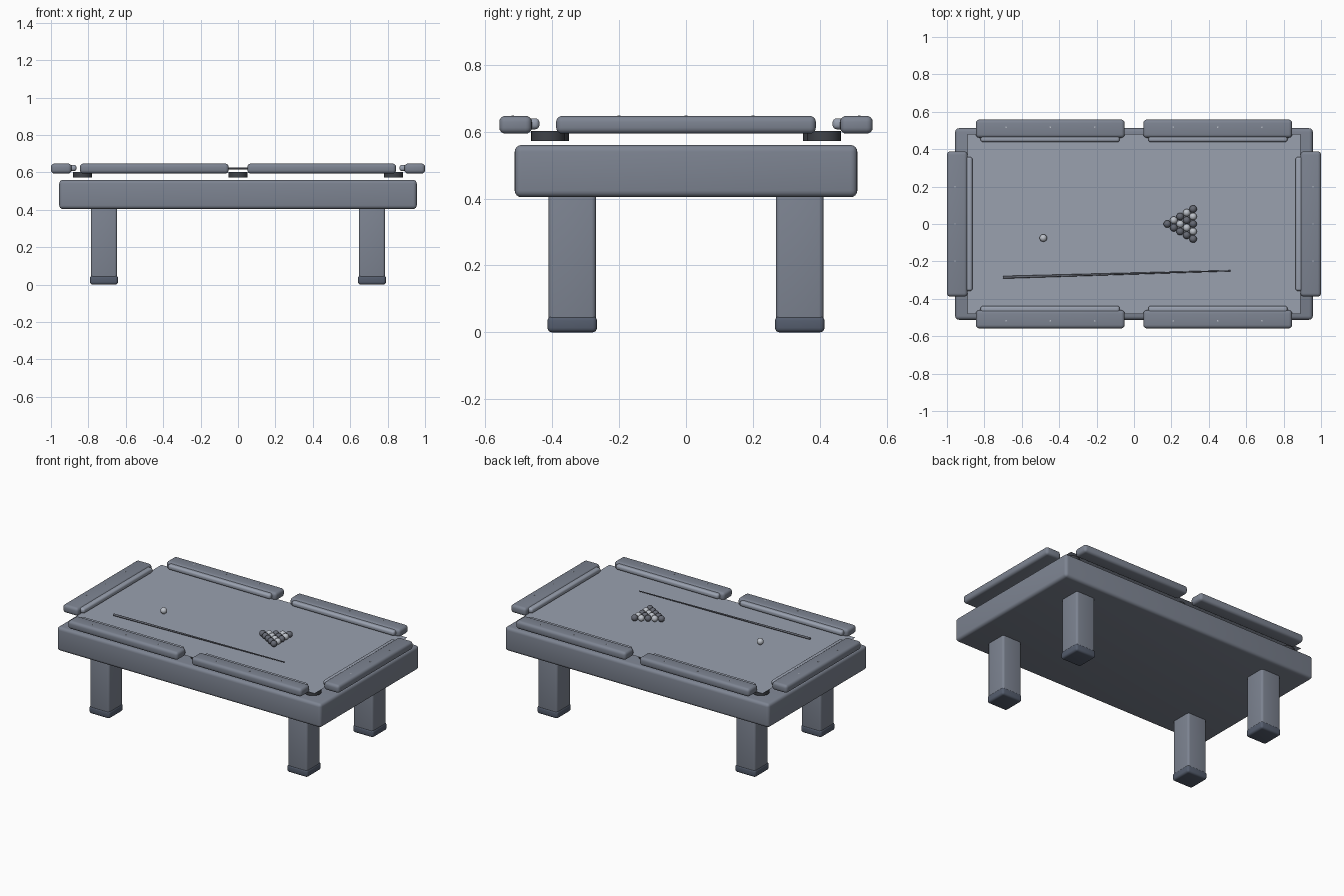
import bpy, math
from mathutils import Vector

if "Cube" in bpy.data.objects:
    bpy.data.objects.remove(bpy.data.objects["Cube"])


def mat(name, rgb):
    m = bpy.data.materials.new(name)
    m.diffuse_color = (*rgb, 1)
    m.use_nodes = True
    m.node_tree.nodes["Principled BSDF"].inputs["Base Color"].default_value = m.diffuse_color
    return m


frame = mat("frame_slate", (0.205, 0.23, 0.285))
cloth_m = mat("cloth_slate", (0.32, 0.355, 0.43))
foot_m = mat("foot_slate", (0.09, 0.11, 0.155))
dark = mat("pocket_dark", (0.05, 0.055, 0.065))
pale = mat("pale", (0.5, 0.53, 0.58))
mid = mat("mid_grey", (0.13, 0.14, 0.17))


def finish(name, m=None, angle=35):
    o = bpy.context.object
    o.name = name
    bpy.ops.object.shade_smooth_by_angle(angle=math.radians(angle))
    if m:
        o.data.materials.append(m)
    return o


def box(name, lo, hi, bevel, m=frame):
    lo, hi = Vector(lo), Vector(hi)
    bpy.ops.mesh.primitive_cube_add(size=1, location=(lo + hi) / 2)
    o = bpy.context.object
    o.scale = hi - lo
    bpy.ops.object.transform_apply(location=False, rotation=False, scale=True)
    b = o.modifiers.new("bevel", 'BEVEL')
    b.width, b.segments = bevel, 4
    bpy.ops.object.modifier_apply(modifier="bevel")
    return finish(name, m)


def mbox(name, x, y, z, sx, sy, bevel, m=frame):
    # box from positive ranges, mirrored by signs
    xs, ys = sorted(v * sx for v in x), sorted(v * sy for v in y)
    return box(name, (xs[0], ys[0], z[0]), (xs[1], ys[1], z[1]), bevel, m)


def cyl(name, loc, r, h, m=None, verts=24):
    bpy.ops.mesh.primitive_cylinder_add(vertices=verts, radius=r, depth=h, location=loc)
    return finish(name, m)


def ball(name, x, y, m):
    bpy.ops.mesh.primitive_uv_sphere_add(segments=24, ring_count=12, radius=0.02,
                                         location=(x, y, 0.625))
    return finish(name, m, 60)


# table body and thin cloth sheet floating above it
box("table_body", (-0.956, -0.512, 0.404), (0.956, 0.512, 0.56), 0.02)
bpy.ops.mesh.primitive_plane_add(size=1, location=(0, 0, 0.604))
bpy.context.object.scale = (1.78, 0.96, 1)
finish("cloth", cloth_m)

RZ, CZ = (0.594, 0.647), (0.607, 0.64)
for sx in (-1, 1):
    for sy in (-1, 1):
        # legs and feet
        mbox("leg", (0.646, 0.787), (0.269, 0.411), (0.03, 0.42), sx, sy, 0.014)
        mbox("foot", (0.642, 0.791), (0.266, 0.414), (0, 0.049), sx, sy, 0.014, foot_m)
        # long rails, cushions and sight dots
        mbox("long_rail", (0.05, 0.845), (0.461, 0.558), RZ, sx, sy, 0.018)
        mbox("long_cushion", (0.077, 0.82), (0.438, 0.475), CZ, sx, sy, 0.013, cloth_m)
        for x in (0.21, 0.447, 0.684):
            cyl("rail_sight", (sx * x, sy * 0.518, 0.647), 0.004, 0.003, pale, 12)
        cyl("corner_pocket", (sx * 0.831, sy * 0.412, 0.587), 0.051, 0.03, dark)
    # end rails
    mbox("end_rail", (0.89, 1.0), (-0.388, 0.388), RZ, sx, 1, 0.018)
    mbox("end_cushion", (0.864, 0.905), (-0.358, 0.358), CZ, sx, 1, 0.013, cloth_m)
    for y in (-0.2, 0, 0.2):
        cyl("rail_sight", (sx * 0.957, y, 0.647), 0.004, 0.003, pale, 12)
    cyl("side_pocket", (0, sx * 0.4, 0.587), 0.051, 0.03, dark)

# racked balls and cue ball
for row in range(5):
    for k in range(row + 1):
        ball("racked_ball", 0.178 + row * 0.0345, (k - row / 2) * 0.04,
             pale if k % 2 else mid)
ball("cue_ball", -0.485, -0.075, pale)

# cue stick, tapering from butt to tip
a, b = Vector((-0.70, -0.285, 0.621)), Vector((0.515, -0.25, 0.621))
bpy.ops.mesh.primitive_cone_add(vertices=16, radius1=0.007, radius2=0.003,
                                depth=(b - a).length, location=(a + b) / 2)
bpy.context.object.rotation_euler = (b - a).to_track_quat('Z', 'Y').to_euler()
finish("cue_stick", mid)
